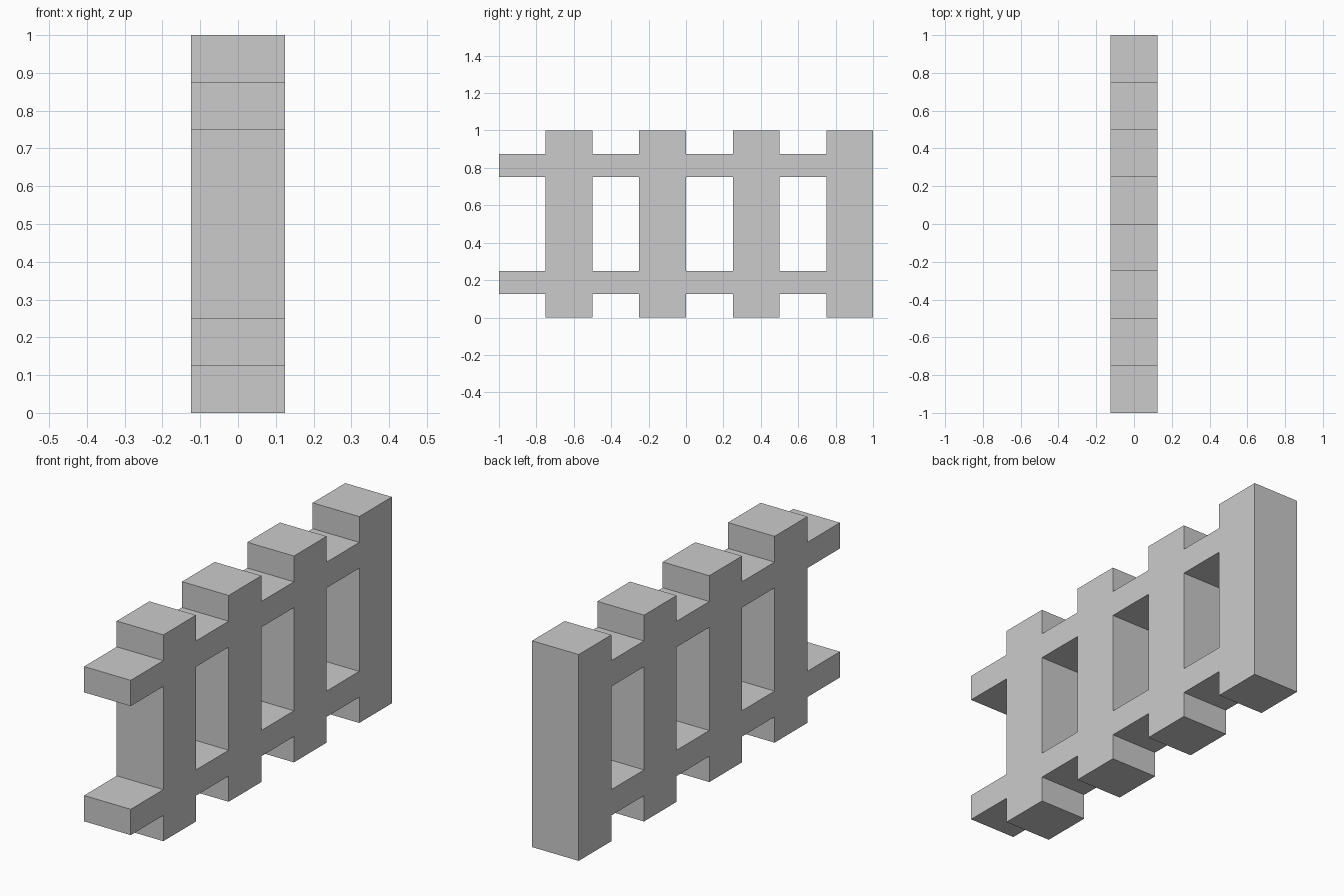
import bpy
import bmesh

if "Cube" in bpy.data.objects:
    bpy.data.objects.remove(bpy.data.objects["Cube"])

HALF_DEPTH = 0.125
COLUMN = 0.25
LEVELS = [0.0, 0.125, 0.25, 0.75, 0.875, 1.0]
RAIL_ROWS = (1, 3)

bm = bmesh.new()


def add_cell(y0, y1, z0, z1):
    """One quad of the fence's side profile."""
    corners = [(y0, z0), (y1, z0), (y1, z1), (y0, z1)]
    bm.faces.new([bm.verts.new((-HALF_DEPTH, y, z)) for y, z in corners])


# Side profile: odd columns are full-height posts, even ones only carry the rails
for col in range(8):
    y0 = -1 + col * COLUMN
    is_post = col % 2 == 1
    for row in range(5):
        if is_post or row in RAIL_ROWS:
            add_cell(y0, y0 + COLUMN, LEVELS[row], LEVELS[row + 1])
bmesh.ops.remove_doubles(bm, verts=bm.verts[:], dist=1e-4)

# Thicken the profile into one solid with flush posts and rails
result = bmesh.ops.extrude_face_region(bm, geom=bm.faces[:], use_keep_orig=True)
new_verts = [g for g in result["geom"] if isinstance(g, bmesh.types.BMVert)]
bmesh.ops.translate(bm, verts=new_verts, vec=(2 * HALF_DEPTH, 0, 0))
bmesh.ops.recalc_face_normals(bm, faces=bm.faces[:])

mesh = bpy.data.meshes.new("fence_posts_and_rails")
bm.to_mesh(mesh)
bm.free()
fence = bpy.data.objects.new("fence_posts_and_rails", mesh)
bpy.context.collection.objects.link(fence)
